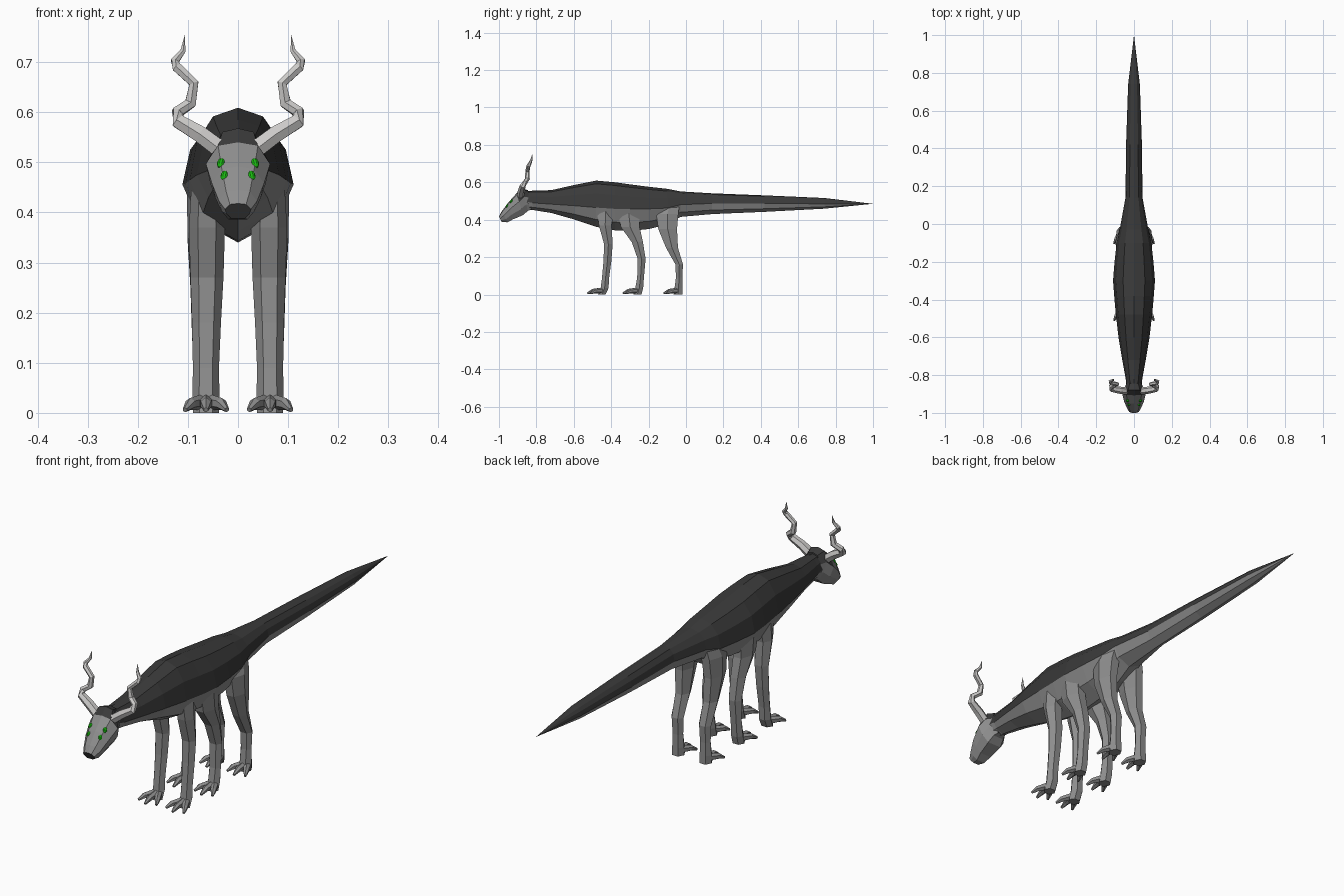
import bpy, bmesh, math
from mathutils import Vector


def mat(name, r, g, b):
    m = bpy.data.materials.new(name)
    m.diffuse_color = (r, g, b, 1)
    return m


DARK = mat("charcoal_hide", 0.042, 0.042, 0.042)
GREY = mat("grey_hide", 0.27, 0.27, 0.27)
HORN = mat("pale_horn", 0.60, 0.59, 0.58)
GREEN = mat("green_eye", 0.01, 0.52, 0.005)


def loft(name, rings, mats, rule=None):
    """Skin closed rings of equal length; rule(ring, side) picks the material."""
    bm = bmesh.new()
    vs = [[bm.verts.new(p) for p in r] for r in rings]
    n = len(rings[0])
    for i in range(len(vs) - 1):
        for j in range(n):
            k = (j + 1) % n
            f = bm.faces.new((vs[i][j], vs[i][k], vs[i + 1][k], vs[i + 1][j]))
            f.material_index = rule(i, j) if rule else 0
    bm.faces.new(vs[0])
    bm.faces.new(vs[-1])
    bmesh.ops.remove_doubles(bm, verts=bm.verts, dist=0.0003)
    bmesh.ops.recalc_face_normals(bm, faces=bm.faces)
    me = bpy.data.meshes.new(name)
    bm.to_mesh(me)
    bm.free()
    for m in mats:
        me.materials.append(m)
    ob = bpy.data.objects.new(name, me)
    bpy.context.collection.objects.link(ob)
    return ob


def tube(name, path, material, sides=6):
    """Tapered tube through (x, y, z, radius) points."""
    pts = [Vector(p[:3]) for p in path]
    rings = []
    for i, p in enumerate(pts):
        d = (pts[min(i + 1, len(pts) - 1)] - pts[max(i - 1, 0)]).normalized()
        u = d.cross(Vector((0, 1, 0.01)) if abs(d.y) < 0.8 else Vector((0, 0, 1))).normalized()
        v = d.cross(u)
        rings.append([p + (u * math.cos(a) + v * math.sin(a)) * path[i][3]
                      for a in (math.tau * (k + 0.5) / sides for k in range(sides))])
    return loft(name, rings, [material])


# Body and tail: y, half width, top z, colour line z, bottom z
BODY = [
    (-0.87, 0.040, 0.552, 0.500, 0.450), (-0.82, 0.044, 0.555, 0.490, 0.452),
    (-0.72, 0.062, 0.558, 0.483, 0.436), (-0.60, 0.082, 0.585, 0.475, 0.402),
    (-0.48, 0.096, 0.609, 0.465, 0.362), (-0.38, 0.105, 0.600, 0.458, 0.343),
    (-0.30, 0.111, 0.589, 0.456, 0.340), (-0.20, 0.103, 0.576, 0.458, 0.350),
    (-0.10, 0.092, 0.565, 0.462, 0.375), (-0.03, 0.076, 0.551, 0.480, 0.415),
    (0.14, 0.045, 0.541, 0.487, 0.430), (0.42, 0.042, 0.530, 0.486, 0.442),
    (0.74, 0.031, 0.516, 0.485, 0.459), (1.00, 0.0, 0.485, 0.485, 0.485)]


def body_ring(y, w, t, s, b):
    half = [(0.52 * w, t - 0.12 * (t - s)), (0.86 * w, s + 0.52 * (t - s)),
            (w, s), (0.72 * w, s + 0.62 * (b - s))]
    return ([(0, y, t)] + [(x, y, z) for x, z in half] + [(0, y, b)]
            + [(-x, y, z) for x, z in reversed(half)])


loft("body_and_tail", [body_ring(*r) for r in BODY], [DARK, GREY],
     lambda i, j: 0 if j < 3 or j > 6 else 1)

# Head: top y z, bottom y z, half width
HEAD = [(-1.000, 0.418, -0.985, 0.388, 0.026), (-0.985, 0.445, -0.955, 0.386, 0.038),
        (-0.950, 0.492, -0.925, 0.402, 0.052), (-0.907, 0.540, -0.870, 0.425, 0.064),
        (-0.880, 0.568, -0.845, 0.448, 0.050), (-0.845, 0.558, -0.825, 0.455, 0.036)]


def head_ring(ty, tz, by, bz, w):
    prof = [(0, 0), (0.62, 0.06), (1, 0.38), (0.86, 0.72), (0.5, 1)]
    prof += [(-x, t) for x, t in reversed(prof[1:])]
    return [(x * w, ty + (by - ty) * t, tz + (bz - tz) * t) for x, t in prof]


loft("head", [head_ring(*r) for r in HEAD], [DARK, GREY],
     lambda i, j: 0 if i >= 3 and (j < 2 or j > 6) else 1)

# Legs: z, centre y, half depth, centre x, half width
LEGS = {
    "front": [(0.47, -0.430, 0.050, 0.062, 0.030), (0.37, -0.432, 0.034, 0.062, 0.036),
              (0.27, -0.415, 0.023, 0.062, 0.033), (0.18, -0.420, 0.021, 0.063, 0.029),
              (0.09, -0.430, 0.019, 0.064, 0.026), (0.035, -0.435, 0.021, 0.064, 0.027),
              (0.0, -0.450, 0.020, 0.064, 0.026)],
    "middle": [(0.47, -0.310, 0.060, 0.068, 0.034), (0.36, -0.298, 0.050, 0.064, 0.037),
               (0.28, -0.260, 0.030, 0.063, 0.033), (0.19, -0.237, 0.021, 0.063, 0.029),
               (0.09, -0.243, 0.018, 0.064, 0.026), (0.035, -0.250, 0.021, 0.064, 0.027),
               (0.0, -0.260, 0.022, 0.064, 0.026)],
    "hind": [(0.49, -0.085, 0.050, 0.052, 0.030), (0.43, -0.100, 0.059, 0.062, 0.037),
             (0.35, -0.098, 0.050, 0.067, 0.034), (0.25, -0.075, 0.032, 0.065, 0.030),
             (0.16, -0.036, 0.020, 0.064, 0.028), (0.09, -0.037, 0.017, 0.064, 0.025),
             (0.035, -0.040, 0.021, 0.064, 0.027), (0.0, -0.042, 0.024, 0.064, 0.026)]}

for side, s in (("right", 1), ("left", -1)):
    for pair, secs in LEGS.items():
        rings = [[(s * (cx + rx * c), cy + ry * d, z) for c, d in
                  ((0.5, -1), (1, 0), (0.5, 1), (-0.5, 1), (-1, 0), (-0.5, -1))]
                 for z, cy, ry, cx, rx in secs]
        loft(f"{pair}_leg_{side}", rings, [GREY])
        # Three spread toes on every foot
        ay = secs[-1][1]
        for n, dx, dy in (("inner", -0.038, -0.062), ("centre", 0, -0.078), ("outer", 0.038, -0.062)):
            tube(f"{pair}_toe_{n}_{side}",
                 [(s * (0.064 + dx * 0.25), ay, 0.021, 0.016),
                  (s * (0.064 + dx * 0.8), ay + dy * 0.62, 0.018, 0.012),
                  (s * (0.064 + dx * 1.1), ay + dy, 0.006, 0.005)], GREY)

    # Twisted horn
    horn = [(0.030, -0.885, 0.522, 0.020), (0.075, -0.880, 0.556, 0.019),
            (0.119, -0.873, 0.582, 0.016), (0.121, -0.860, 0.600, 0.013),
            (0.095, -0.848, 0.618, 0.013), (0.088, -0.848, 0.658, 0.011),
            (0.122, -0.842, 0.690, 0.011), (0.126, -0.834, 0.702, 0.009),
            (0.110, -0.826, 0.722, 0.006), (0.106, -0.820, 0.755, 0.0)]
    tube(f"horn_{side}", [(s * x, y, z, r) for x, y, z, r in horn], HORN)

    # Two eyes on each side
    for n, x, y, z in (("upper", 0.034, -0.934, 0.498), ("lower", 0.027, -0.955, 0.473)):
        bpy.ops.mesh.primitive_uv_sphere_add(segments=10, ring_count=6, radius=1,
                                             location=(s * x, y, z),
                                             rotation=(-0.6, 0, s * 0.35))
        eye = bpy.context.object
        eye.name = f"{n}_eye_{side}"
        eye.scale = (0.008, 0.008, 0.011)
        eye.data.materials.append(GREEN)
